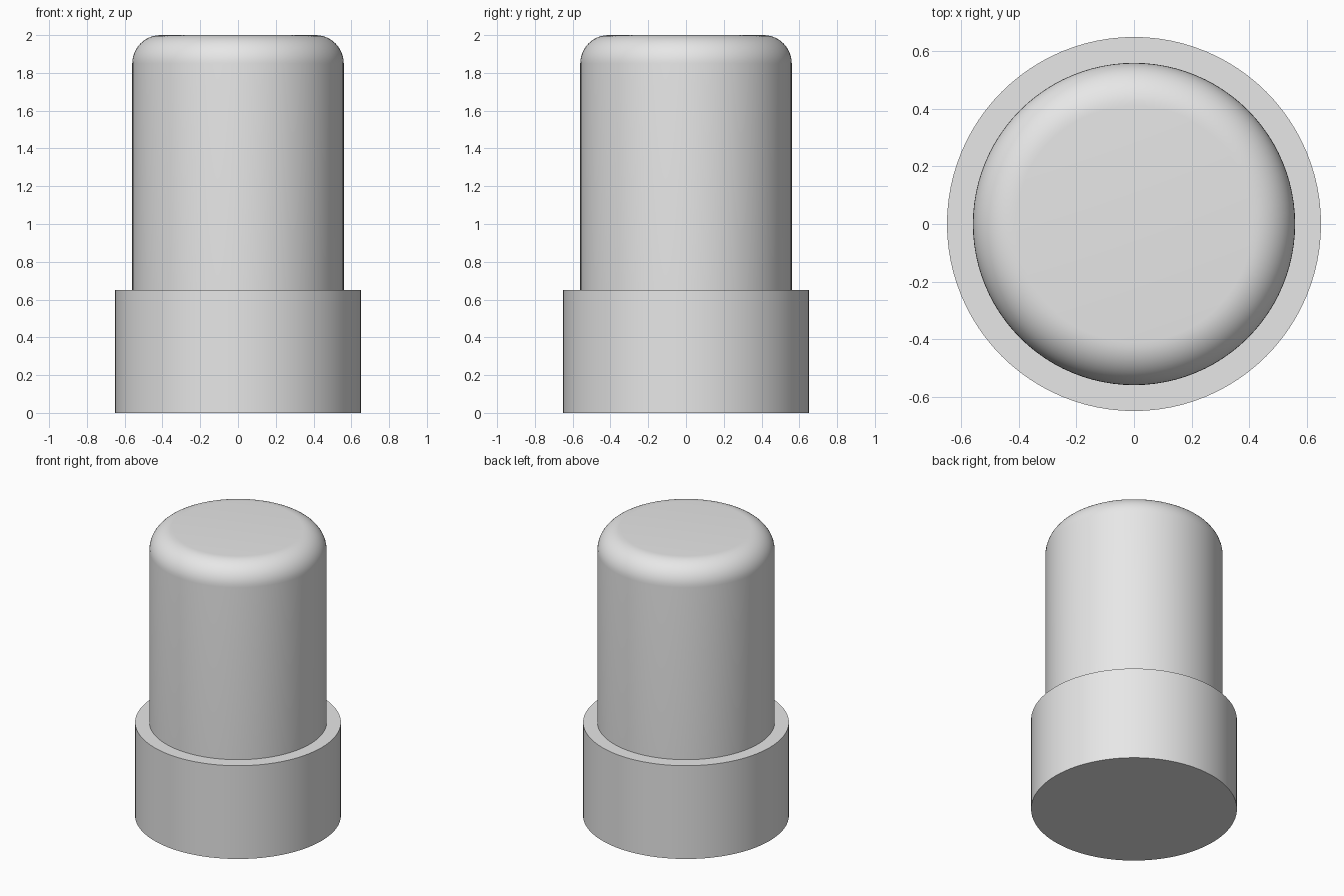
import bpy, bmesh, math

if "Cube" in bpy.data.objects:
    bpy.data.objects.remove(bpy.data.objects["Cube"])

SEGMENTS = 96

grey = bpy.data.materials.new("light_grey")
grey.diffuse_color = (0.8, 0.8, 0.8, 1)
grey.use_nodes = True
grey.node_tree.nodes["Principled BSDF"].inputs["Base Color"].default_value = grey.diffuse_color


def lathe(name, profile):
    """Spin an (r, z) profile that starts and ends on the z axis."""
    bm = bmesh.new()
    verts = [bm.verts.new((r, 0, z)) for r, z in profile]
    edges = [bm.edges.new(pair) for pair in zip(verts, verts[1:])]
    bmesh.ops.spin(bm, geom=verts + edges, cent=(0, 0, 0), axis=(0, 0, 1),
                   angle=math.tau, steps=SEGMENTS)
    bmesh.ops.remove_doubles(bm, verts=bm.verts[:], dist=1e-5)
    bmesh.ops.recalc_face_normals(bm, faces=bm.faces[:])
    mesh = bpy.data.meshes.new(name)
    bm.to_mesh(mesh)
    bm.free()
    mesh.materials.append(grey)
    obj = bpy.data.objects.new(name, mesh)
    bpy.context.collection.objects.link(obj)
    bpy.ops.object.select_all(action='DESELECT')
    obj.select_set(True)
    bpy.context.view_layer.objects.active = obj
    bpy.ops.object.shade_smooth_by_angle(angle=math.radians(30))
    return obj


# Stepped cylinder: wide base, narrower shaft, rounded top rim
R_BASE, R_SHAFT, STEP, TOP, FILLET = 0.65, 0.56, 0.65, 2.0, 0.15
profile = [(0, 0), (R_BASE, 0), (R_BASE, STEP), (R_SHAFT, STEP)]
for i in range(13):
    a = math.pi / 2 * i / 12
    profile.append((R_SHAFT - FILLET + FILLET * math.cos(a),
                    TOP - FILLET + FILLET * math.sin(a)))
profile.append((0, TOP))
lathe("stepped_plug", profile)
